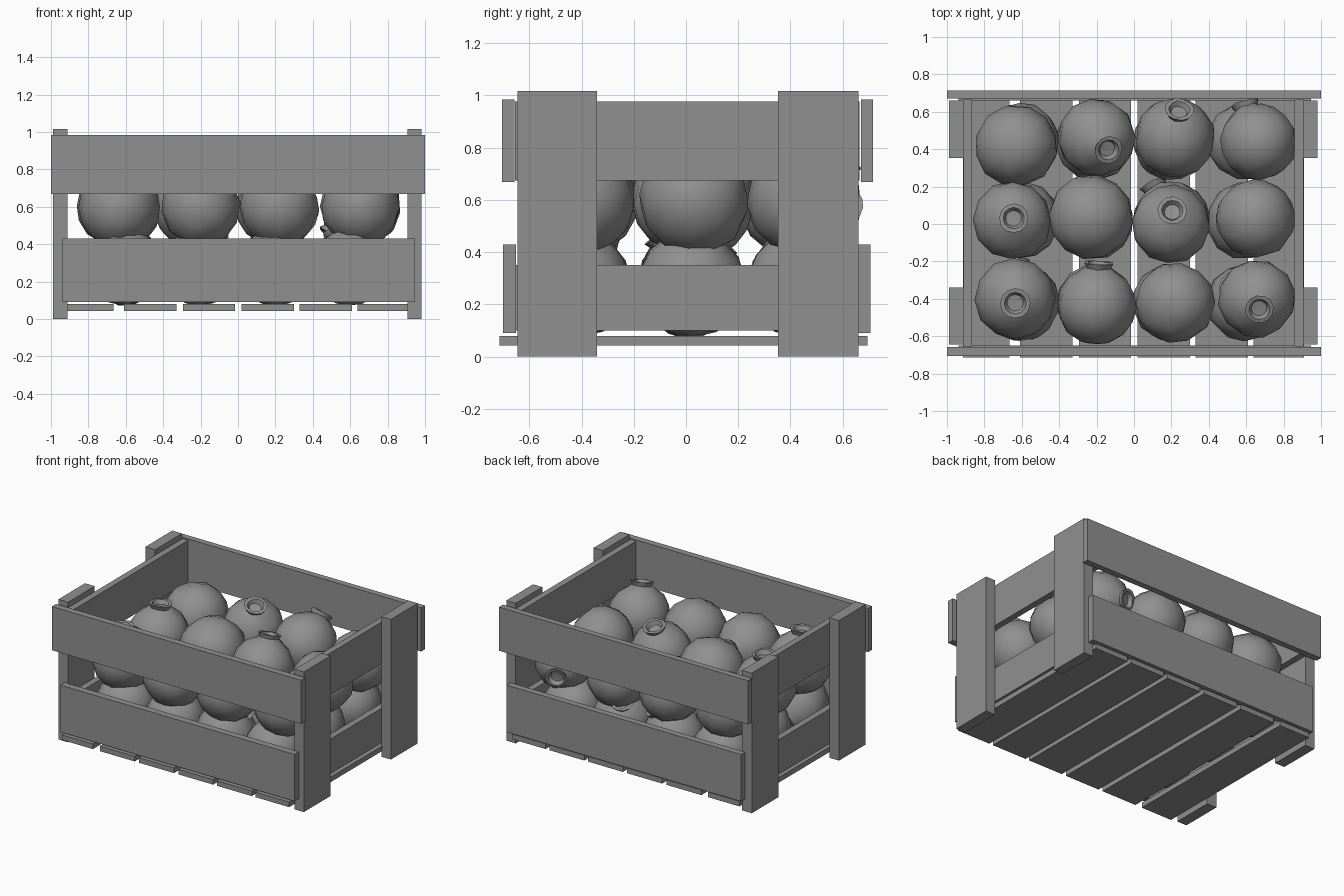
import bpy, bmesh, math, random
from mathutils import Vector, Matrix

if "Cube" in bpy.data.objects:
    bpy.data.objects.remove(bpy.data.objects["Cube"])

random.seed(4)
grey = bpy.data.materials.new("plain grey")
grey.diffuse_color = (0.28, 0.28, 0.28, 1)
grey.use_nodes = True
grey.node_tree.nodes["Principled BSDF"].inputs["Base Color"].default_value = grey.diffuse_color


def make(name, bm):
    me = bpy.data.meshes.new(name)
    bmesh.ops.recalc_face_normals(bm, faces=bm.faces)
    bm.to_mesh(me)
    bm.free()
    me.materials.append(grey)
    ob = bpy.data.objects.new(name, me)
    bpy.context.scene.collection.objects.link(ob)
    return ob


def board(name, x, y, z):
    """Box given by its (min, max) on each axis."""
    bm = bmesh.new()
    bmesh.ops.create_cube(bm, size=1)
    for v in bm.verts:
        v.co = [lo + (hi - lo) * (c + 0.5) for c, (lo, hi) in zip(v.co, (x, y, z))]
    return make(name, bm)


# Corner posts, outside the end boards
for side, x in (("left", (-0.99, -0.912)), ("right", (0.905, 0.98))):
    board(f"{side}_front_post", x, (-0.645, -0.34), (0, 1.017))
    board(f"{side}_back_post", x, (0.353, 0.66), (0, 1.017))

# End boards
for side, x in (("left", (-0.912, -0.866)), ("right", (0.859, 0.905))):
    board(f"{side}_upper_board", x, (-0.655, 0.665), (0.675, 0.977))
    board(f"{side}_lower_board", x, (-0.65, 0.66), (0.10, 0.352))

# Long boards, front and back
board("front_upper_board", (-1, 1), (-0.705, -0.657), (0.668, 0.985))
board("back_upper_board", (-1, 1), (0.67, 0.715), (0.668, 0.985))
board("front_lower_board", (-0.937, 0.945), (-0.70, -0.65), (0.09, 0.43))
board("back_lower_board", (-0.937, 0.945), (0.66, 0.707), (0.09, 0.43))

# Floor slats
slats = [(-0.915, -0.665), (-0.61, -0.33), (-0.295, -0.015),
         (0.02, 0.30), (0.33, 0.61), (0.64, 0.91)]
for i, x in enumerate(slats):
    board(f"floor_slat_{i + 1}", x, (-0.713, 0.695), (0.043, 0.08))

# Fruit profile (radius, height): round body, short neck, hollow crown
PROFILE = [(0, -0.96), (0.38, -0.91), (0.72, -0.70), (0.94, -0.36), (1, 0.0),
           (0.93, 0.37), (0.72, 0.69), (0.42, 0.89), (0.31, 0.95), (0.37, 1.08),
           (0.27, 1.08), (0.20, 0.95), (0, 0.93)]


def fruit(name, centre, radius, direction, sides=12):
    bm = bmesh.new()
    pts = [bm.verts.new((r, 0, h)) for r, h in PROFILE]
    edges = [bm.edges.new(p) for p in zip(pts, pts[1:])]
    bmesh.ops.spin(bm, geom=pts + edges, cent=(0, 0, 0), axis=(0, 0, 1),
                   angle=2 * math.pi, steps=sides, use_duplicate=False)
    bmesh.ops.remove_doubles(bm, verts=bm.verts, dist=0.001)
    # Slightly uneven skin
    for v in bm.verts:
        v.co *= random.uniform(0.985, 1.025)
    turn = Vector(direction).to_track_quat('Z', 'Y').to_matrix().to_4x4()
    spin = Matrix.Rotation(random.uniform(0, 6.28), 4, 'Z')
    bm.transform(Matrix.Translation(centre) @ turn @ spin @ Matrix.Scale(radius, 4))
    ob = make(name, bm)
    ob.data.shade_smooth()
    ob.data.set_sharp_from_angle(angle=math.radians(40))


# Upper layer: x, y, radius, direction of the crown
upper = [
    (-0.63, 0.42, 0.22, (0.3, 0.2, -0.9)), (-0.20, 0.46, 0.207, (0.28, -0.28, 0.9)),
    (0.22, 0.46, 0.212, (0.1, 0.68, 0.75)), (0.665, 0.44, 0.205, (-0.3, 0.85, -0.2)),
    (-0.65, 0.02, 0.21, (0.03, 0.05, 1)), (-0.23, 0.04, 0.225, (0.2, 0.3, -0.9)),
    (0.20, 0.0, 0.21, (0.02, 0.32, 0.95)), (0.65, 0.03, 0.21, (-0.7, -0.1, -0.7)),
    (-0.635, -0.40, 0.217, (0.0, -0.1, 1)), (-0.20, -0.435, 0.212, (0.05, 0.97, 0.15)),
    (0.22, -0.42, 0.212, (0.3, 0.4, -0.9)), (0.655, -0.40, 0.207, (0.07, -0.25, 0.96)),
]
for i, (x, y, r, d) in enumerate(upper):
    fruit(f"upper_fruit_{i + 1}", (x, y, 0.598), r, d)

# Lower layer, mostly hidden
for i, x in enumerate((-0.605, -0.21, 0.20, 0.595)):
    for j, y in enumerate((-0.42, 0.02, 0.44)):
        d = (random.uniform(-.6, .6), random.uniform(-.6, .6), random.choice((1, 1, -0.1)))
        fruit(f"lower_fruit_{3 * i + j + 1}", (x, y, 0.278), 0.207, d)
